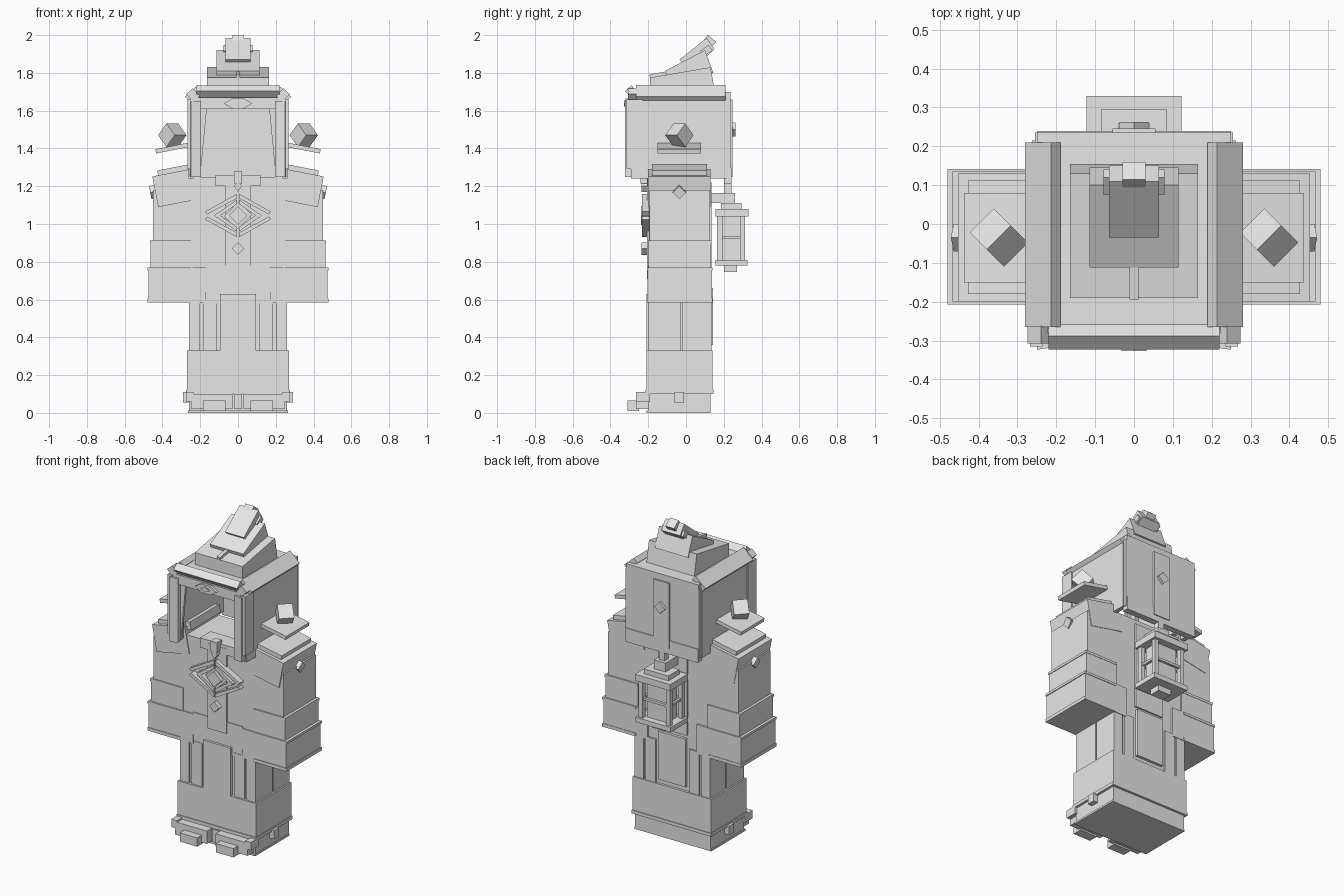
import bpy, bmesh, math
from mathutils import Matrix, Vector

if "Cube" in bpy.data.objects:
    bpy.data.objects.remove(bpy.data.objects["Cube"], do_unlink=True)

stone = bpy.data.materials.new("plain_grey")
stone.use_nodes = True
stone.diffuse_color = (0.8, 0.8, 0.8, 1)
stone.node_tree.nodes["Principled BSDF"].inputs["Base Color"].default_value = (0.8, 0.8, 0.8, 1)


def finish(name, bm):
    bmesh.ops.recalc_face_normals(bm, faces=bm.faces)
    mesh = bpy.data.meshes.new(name)
    bm.to_mesh(mesh)
    bm.free()
    mesh.materials.append(stone)
    obj = bpy.data.objects.new(name, mesh)
    bpy.context.collection.objects.link(obj)
    return obj


def box(name, x, y, z, turn=0, axis='Y'):
    """Box from three (low, high) ranges, turned about its own centre."""
    bm = bmesh.new()
    size = [b - a for a, b in (x, y, z)]
    centre = Vector([(a + b) / 2 for a, b in (x, y, z)])
    place = Matrix.Translation(centre) @ Matrix.Rotation(math.radians(turn), 4, axis)
    bmesh.ops.create_cube(bm, size=1, matrix=place @ Matrix.Diagonal((*size, 1)))
    return finish(name, bm)


def pair(name, x, y, z, turn=0, axis='Y'):
    """Box on +x and its mirror on -x."""
    box(name + "_left", x, y, z, turn, axis)
    box(name + "_right", (-x[1], -x[0]), y, z, -turn if axis != 'X' else turn, axis)


def prism(name, points, low, high, axis):
    """Closed outline (x,z for axis Y; y,z for axis X) extruded along the axis."""
    bm = bmesh.new()
    put = (lambda p, d: (d, *p)) if axis == 'X' else (lambda p, d: (p[0], d, p[1]))
    base = bm.faces.new([bm.verts.new(put(p, low)) for p in points])
    out = bmesh.ops.extrude_face_region(bm, geom=[base])
    shift = Vector(put((0, 0), high - low))
    bmesh.ops.translate(bm, verts=[v for v in out["geom"] if isinstance(v, bmesh.types.BMVert)], vec=shift)
    return finish(name, bm)


def diamond(name, x, y, z, half, wide=1):
    """Upright lozenge plate facing the front or back."""
    prism(name, [(x - half * wide, z), (x, z + half), (x + half * wide, z), (x, z - half)], *y, 'Y')


# Base and boots
box("base", (-.26, .26), (-.2, .13), (0, .11))
box("base_sole", (-.265, .265), (-.21, .13), (0, .012))
pair("boot", (.03, .25), (-.265, -.19), (.02, .1))
pair("boot_toe", (.065, .185), (-.31, -.25), (.01, .065))
pair("boot_clasp", (.25, .29), (-.06, -.01), (.055, .11))
pair("boot_corner", (.235, .275), (-.265, -.19), (.06, .11))
box("boot_gap_block", (-.022, .022), (-.225, -.19), (.02, .1))

# Hem and skirt
box("hem", (-.27, .27), (-.21, .14), (.11, .33))
box("hem_trim", (-.275, .275), (-.215, .145), (.1, .12))
box("skirt", (-.25, .25), (-.19, .125), (.33, .62))
pair("skirt_side_front", (.2, .26), (-.2, -.03), (.33, .6))
pair("skirt_side_back", (.2, .26), (-.02, .135), (.33, .6))
box("tabard_front", (-.095, .095), (-.21, -.18), (.33, .63))
pair("skirt_strip_front", (.11, .185), (-.198, -.18), (.33, .6))
box("tabard_back", (-.095, .095), (.11, .142), (.36, .66))
pair("skirt_strip_back", (.115, .185), (.11, .135), (.33, .6))

# Torso
box("torso", (-.25, .25), (-.195, .125), (.58, 1.25))
box("belt_front", (-.17, .17), (-.2, -.18), (.64, .78))
box("chest_strip", (-.065, .065), (-.207, -.18), (.71, 1.24))
box("back_strip", (-.1, .1), (.11, .135), (.68, 1.22))
box("collar", (-.12, .12), (-.205, -.1), (1.2, 1.26))

# Sleeves, widening toward the cuff
pair("cuff", (.17, .475), (-.203, .138), (.585, .77))
pair("cuff_trim_low", (.25, .48), (-.207, .141), (.585, .605))
pair("cuff_trim_high", (.25, .48), (-.207, .141), (.755, .77))
pair("sleeve_lower", (.24, .463), (-.198, .133), (.77, .91))
pair("sleeve_trim", (.24, .467), (-.2, .135), (.897, .912))
pair("sleeve_upper", (.24, .45), (-.192, .127), (.91, 1.18))

# Sloping shoulder armour with floating plates and crystals
pair("shoulder_armour", (.21, .44), (-.2, .13), (1.11, 1.275), 11)
pair("shoulder_step", (.2, .425), (-.18, .112), (1.255, 1.305), 11)
pair("floating_plate", (.263, .437), (-.15, .08), (1.39, 1.413), 11)
for side, label in ((1, "left"), (-1, "right")):
    crystal = box("shoulder_crystal_" + label, (-.044, .044), (-.044, .044), (-.044, .044), 45, 'X')
    crystal.rotation_euler.z = math.radians(45)
    crystal.location = (side * .348, -.035, 1.47)
    stud = box("shoulder_stud_" + label, (-.02, .02), (-.025, .025), (-.025, .025), 45, 'X')
    stud.rotation_euler.y = math.radians(11 * side)
    stud.location = (side * .445, -.035, 1.17)

# Chest emblem: core lozenge inside two rings of slanted bars
box("emblem_back", (-.05, .05), (-.215, -.19), (.99, 1.1), 45)
diamond("emblem_core", 0, (-.238, -.2), 1.045, .05)
for up, label in ((1, "upper"), (-1, "lower")):
    for side, hand in ((1, "left"), (-1, "right")):
        for reach, rise, start, ring in ((.175, .115, .02, "outer"), (.125, .085, 0, "inner")):
            outline = [(side * .005, 1.045 + up * rise), (side * reach, 1.045 + up * start),
                       (side * (reach - .012), 1.045 + up * (start - .014)),
                       (side * .005, 1.045 + up * (rise - .024))]
            prism(f"emblem_bar_{ring}_{label}_{hand}", outline, -.232, -.19, 'Y')
diamond("chest_gem", 0, (-.235, -.2), .87, .033)
box("collar_clasp", (-.022, .022), (-.24, -.19), (1.215, 1.28))
diamond("collar_clasp_tip", 0, (-.235, -.195), 1.2, .03, .7)

# Hollow hood
pair("hood_wall", (.235, .262), (-.29, .215), (1.24, 1.66))
box("hood_back", (-.255, .255), (.195, .235), (1.24, 1.67))
box("hood_back_rim", (-.25, .25), (.2, .24), (1.215, 1.3))
box("hood_back_panel", (-.055, .055), (.22, .246), (1.25, 1.66))
diamond("hood_back_stud", 0, (.23, .262), 1.5, .037)
box("hood_roof", (-.25, .25), (-.28, .235), (1.635, 1.7))
box("hood_lintel", (-.25, .25), (-.305, -.26), (1.61, 1.67))
pair("hood_post", (.2, .255), (-.32, -.24), (1.25, 1.65), -8, 'Z')
pair("hood_post_edge", (.235, .268), (-.315, -.23), (1.29, 1.66))
for side, label in ((1, "left"), (-1, "right")):
    prism("hood_post_wedge_" + label,
          [(side * .165, 1.615), (side * .215, 1.615), (side * .215, 1.25), (side * .2, 1.25)],
          -.28, -.265, 'Y')

# Canted beams around the hood roof
pair("roof_beam", (.19, .28), (-.265, .21), (1.674, 1.71), 42)
box("front_beam", (-.22, .22), (-.313, -.267), (1.677, 1.725), 42, 'X')
pair("front_beam_end", (.215, .262), (-.308, -.262), (1.655, 1.71), 42)
prism("brow_plate", [(-.075, 1.638), (-.03, 1.665), (.03, 1.665),
                     (.075, 1.638), (.03, 1.61), (-.03, 1.61)], -.32, -.29, 'Y')
diamond("brow_gem", 0, (-.327, -.3), 1.638, .016, 2)

# Hood peak: four tilted tiers leaning back
prism("peak_tier_1", [(-.19, 1.69), (-.19, 1.775), (.13, 1.83), (.155, 1.69)], -.165, .165, 'X')
prism("peak_tier_2", [(-.095, 1.76), (-.112, 1.81), (.1, 1.92), (.145, 1.8)], -.115, .115, 'X')
prism("peak_tier_3", [(-.005, 1.84), (-.035, 1.87), (.11, 1.985), (.15, 1.925), (.07, 1.85)], -.065, .065, 'X')
prism("peak_tip", [(.085, 1.96), (.115, 2.0), (.16, 1.965), (.12, 1.915)], -.03, .03, 'X')
box("peak_seam", (-.011, .011), (-.192, -.1), (1.77, 1.8), 10, 'X')
pair("peak_side_block", (.055, .078), (.08, .135), (1.9, 1.935), 35, 'X')

# Lantern hanging on the back
box("lantern_arm", (-.04, .04), (.12, .26), (1.11, 1.165))
box("lantern_hook", (-.02, .02), (.2, .24), (1.1, 1.23))
box("lantern_cap", (-.085, .085), (.185, .295), (1.075, 1.11))
box("lantern_top", (-.122, .122), (.155, .33), (1.04, 1.08))
box("lantern_core", (-.07, .07), (.19, .285), (.81, 1.04))
for y, label in ((.165, "inner"), (.285, "outer")):
    pair("lantern_post_" + label, (.08, .108), (y, y + .028), (.81, 1.045))
    box("lantern_rail_" + label, (-.1, .1), (y + .006, y + .022), (.92, .935))
pair("lantern_side_rail", (.085, .1), (.18, .3), (.92, .935))
box("lantern_bottom", (-.122, .122), (.155, .325), (.78, .81))
box("lantern_nub", (-.045, .045), (.2, .27), (.745, .785))
